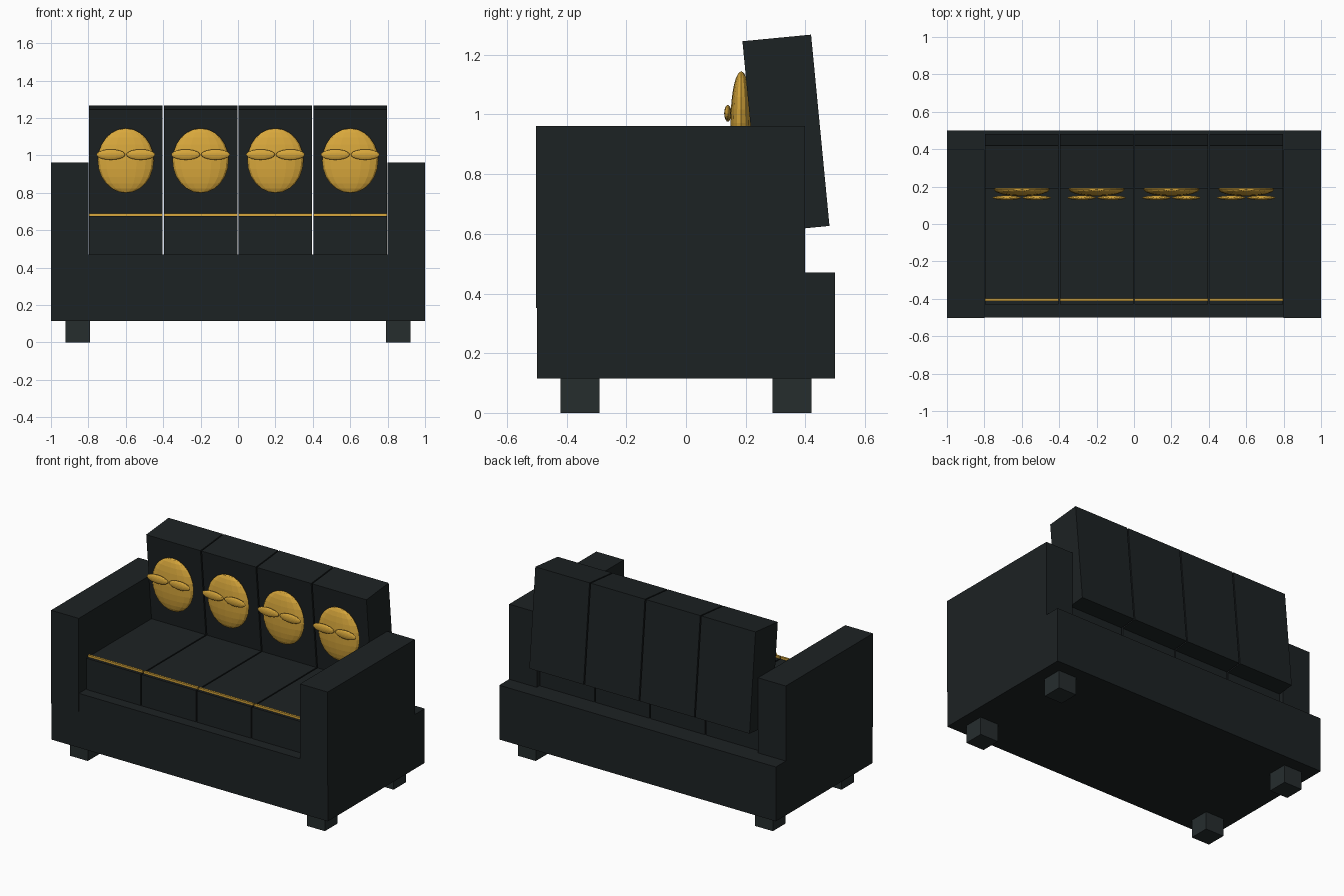
import bpy
from mathutils import Matrix, Vector

if "Cube" in bpy.data.objects:
    bpy.data.objects.remove(bpy.data.objects["Cube"])


def material(name, rgb):
    m = bpy.data.materials.new(name)
    m.diffuse_color = (*rgb, 1)
    m.use_nodes = True
    m.node_tree.nodes["Principled BSDF"].inputs["Base Color"].default_value = m.diffuse_color
    return m


DARK = material("dark_upholstery", (0.012, 0.016, 0.017))
FOOT = material("dark_feet", (0.019, 0.026, 0.027))
GOLD = material("gold", (0.69, 0.39, 0.045))


def finish(name, size, mat):
    o = bpy.context.object
    o.name = name
    o.data.name = name
    o.data.transform(Matrix.Diagonal(Vector((*size, 1))))
    o.data.materials.append(mat)
    return o


def box(name, center, size, mat, tilt=0):
    bpy.ops.mesh.primitive_cube_add(size=1, location=center, rotation=(tilt, 0, 0))
    return finish(name, size, mat)


def ellipsoid(name, center, radii, segments, rings):
    bpy.ops.mesh.primitive_uv_sphere_add(segments=segments, ring_count=rings,
                                         radius=1, location=center)
    return finish(name, radii, GOLD)


# Base platform
box("base", (0, 0, 0.293), (2, 1, 0.355), DARK)

# Arms and feet on both sides
for s in (-1, 1):
    box("arm", (s * 0.9, -0.052, 0.656), (0.2, 0.9, 0.61), DARK)
    for f in (-1, 1):
        box("foot", (s * 0.857, f * 0.355, 0.06), (0.13, 0.13, 0.12), FOOT)

# Four seats: cushion, piping, leaning back cushion, oval ornament with two leaves
for i in range(4):
    x = -0.6 + 0.4 * i
    box("seat_cushion", (x, -0.03, 0.572), (0.392, 0.8, 0.206), DARK)
    box("seat_piping", (x, -0.404, 0.681), (0.392, 0.014, 0.015), GOLD)
    box("back_cushion", (x, 0.335, 0.936), (0.392, 0.231, 0.644), DARK, 0.096)
    ellipsoid("oval_ornament", (x, 0.185, 0.972), (0.15, 0.036, 0.173), 16, 12)
    for s in (-1, 1):
        ellipsoid("ornament_leaf", (x + s * 0.08, 0.14, 1.004), (0.077, 0.012, 0.028), 16, 10)
